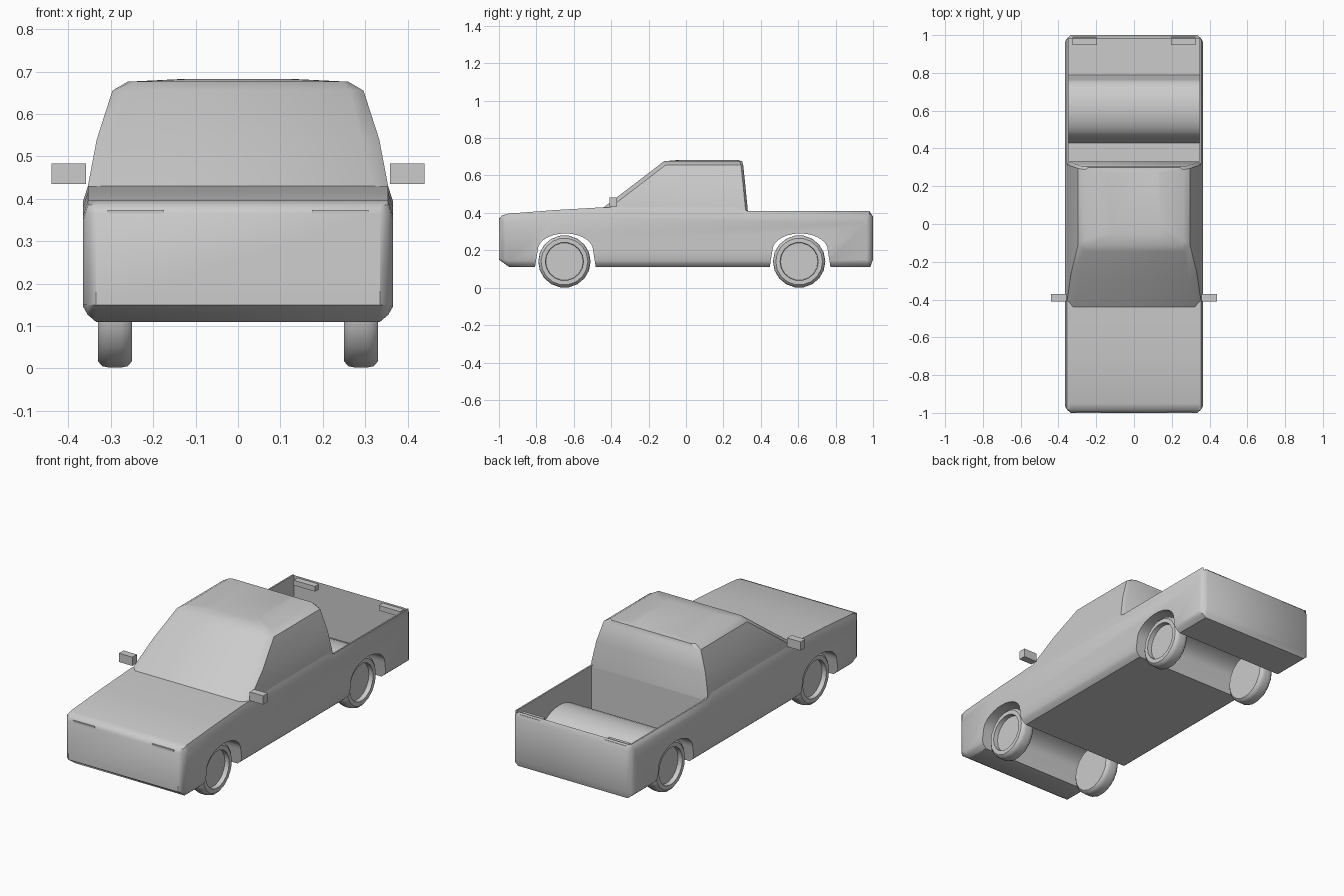
import bpy, bmesh, math

old = bpy.data.objects.get("Cube")
if old:
    bpy.data.objects.remove(old, do_unlink=True)

grey = bpy.data.materials.new("plain_grey")
grey.use_nodes = True
COLOUR = (0.6, 0.6, 0.6, 1)
grey.diffuse_color = COLOUR
grey.node_tree.nodes["Principled BSDF"].inputs["Base Color"].default_value = COLOUR


def loft(name, rings):
    """Join equal rings of points into a closed solid."""
    bm = bmesh.new()
    loops = [[bm.verts.new(p) for p in ring] for ring in rings]
    for a, b in zip(loops, loops[1:]):
        for i in range(len(a)):
            j = (i + 1) % len(a)
            bm.faces.new((a[i], a[j], b[j], b[i]))
    bm.faces.new(loops[0])
    bm.faces.new(loops[-1])
    bmesh.ops.recalc_face_normals(bm, faces=bm.faces)
    mesh = bpy.data.meshes.new(name)
    bm.to_mesh(mesh)
    bm.free()
    mesh.materials.append(grey)
    obj = bpy.data.objects.new(name, mesh)
    bpy.context.collection.objects.link(obj)
    return obj


def prism(name, profile, x0, x1):
    return loft(name, [[(x, y, z) for y, z in profile] for x in (x0, x1)])


def box(name, x, y, z):
    return prism(name, [(y[0], z[0]), (y[1], z[0]), (y[1], z[1]), (y[0], z[1])], *x)


def activate(obj):
    bpy.ops.object.select_all(action="DESELECT")
    obj.select_set(True)
    bpy.context.view_layer.objects.active = obj


def smooth(obj, angle=40):
    activate(obj)
    bpy.ops.object.shade_smooth_by_angle(angle=math.radians(angle))


def cut(obj, cutter):
    mod = obj.modifiers.new("cut", "BOOLEAN")
    mod.operation = "DIFFERENCE"
    mod.solver = "EXACT"
    mod.object = cutter
    activate(obj)
    bpy.ops.object.modifier_apply(modifier=mod.name)
    bpy.data.objects.remove(cutter, do_unlink=True)


def arch(centre, base, grow=0.0):
    """Wheel arch outline, running from front to back."""
    steps = 14
    curve = [(centre - (0.148 + grow) * math.cos(math.pi * i / steps),
              0.2 + (0.09 + grow) * math.sin(math.pi * i / steps)) for i in range(steps + 1)]
    flare = 0.172 + grow
    return [(centre - flare, base)] + curve + [(centre + flare, base)]


FRONT_AXLE, REAR_AXLE = -0.645, 0.61

# Lower body: side profile with chamfered flanks
side = [(-0.945, 0.11), (-1, 0.15), (-1, 0.365), (-0.985, 0.385), (-0.95, 0.396), (-0.7, 0.415),
        (-0.44, 0.43), (0.28, 0.43), (0.33, 0.41), (0.98, 0.41), (1, 0.38), (1, 0.15), (0.985, 0.11)]


def body_ring(x, inset, drop):
    return [(x, max(-1 + inset, min(1 - inset, y)),
             max(0.11 + inset, z - (drop if z > 0.2 else 0))) for y, z in side]


flank = [(0.365, 0.035, 0.035), (0.354, 0.016, 0), (0.335, 0, 0)]
body = loft("body", [body_ring(-x, i, d) for x, i, d in flank]
            + [body_ring(x, i, d) for x, i, d in reversed(flank)])

# Full-width wheel tunnels and the open load bed
for axle in (FRONT_AXLE, REAR_AXLE):
    cut(body, prism("tunnel_cutter", arch(axle, 0.05), -0.5, 0.5))
bed = [(0.33, 0.6), (0.33, 0.122)] + arch(REAR_AXLE, 0.122, 0.008) + [(0.982, 0.122), (0.982, 0.6)]
cut(body, prism("bed_cutter", bed, -0.346, 0.346))
smooth(body)


# Cab: horizontal outlines from the waist to the roof
def cab_ring(z, front, rear, glass, width):
    right = [(glass, front), (width, front + 0.035), (width, rear - 0.012), (width - 0.02, rear)]
    return [(x, y, z) for x, y in right] + [(-x, y, z) for x, y in reversed(right)]


cab = loft("cab", [cab_ring(0.405, -0.47, 0.331, 0.325, 0.356),
                   cab_ring(0.43, -0.44, 0.329, 0.32, 0.354),
                   cab_ring(0.54, -0.295, 0.318, 0.292, 0.333),
                   cab_ring(0.655, -0.145, 0.306, 0.263, 0.296),
                   cab_ring(0.676, -0.118, 0.3, 0.25, 0.26),
                   cab_ring(0.682, -0.05, 0.28, 0.12, 0.14)])
smooth(cab, 35)

# Wheels: tyre with a recessed hub, turned about the axle
tyre = [(0.25, 0.1), (0.25, 0.125), (0.26, 0.137), (0.275, 0.14), (0.305, 0.14),
        (0.32, 0.137), (0.33, 0.125), (0.33, 0.102), (0.305, 0.1)]
for end, axle in (("front", FRONT_AXLE), ("rear", REAR_AXLE)):
    for label, s in (("left", 1), ("right", -1)):
        turns = [2 * math.pi * i / 18 for i in range(18)]
        wheel = loft(f"{end}_{label}_wheel",
                     [[(s * x, axle - 0.005 + r * math.cos(t), 0.14 + r * math.sin(t)) for t in turns]
                      for x, r in tyre])
        smooth(wheel)

# Mirrors and lamps on both sides
for label, s in (("left", 1), ("right", -1)):
    box(f"{label}_mirror", (s * 0.358, s * 0.44), (-0.41, -0.37), (0.435, 0.483))
    box(f"{label}_headlamp", (s * 0.175, s * 0.308), (-1, -0.97), (0.362, 0.373))
    box(f"{label}_tail_lamp", (s * 0.195, s * 0.325), (0.948, 0.99), (0.37, 0.398))
